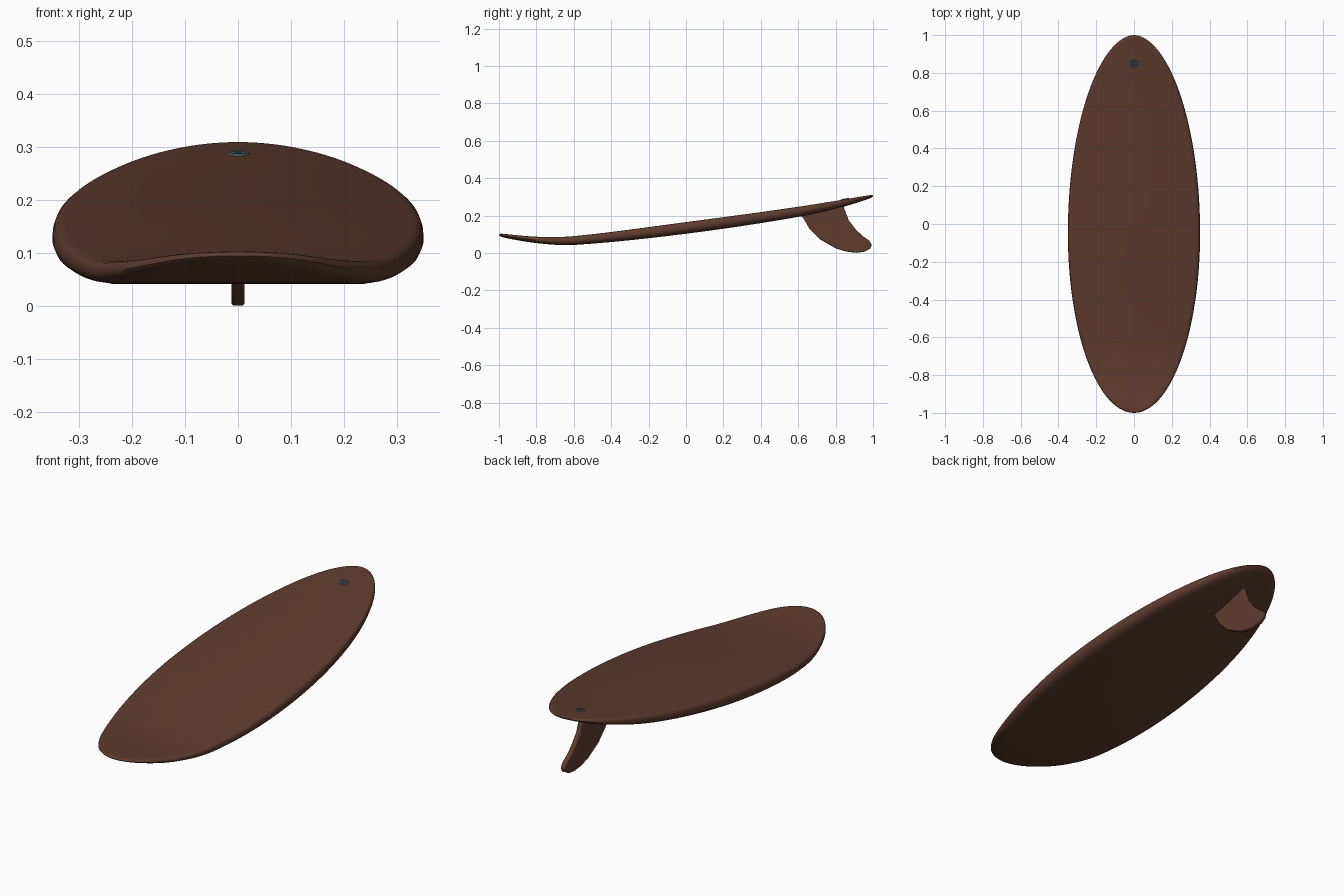
import bpy, bmesh, math
from mathutils import Vector

if "Cube" in bpy.data.objects:
    bpy.data.objects.remove(bpy.data.objects["Cube"])


def material(name, rgb):
    m = bpy.data.materials.new(name)
    m.use_nodes = True
    m.diffuse_color = (*rgb, 1)
    m.node_tree.nodes["Principled BSDF"].inputs["Base Color"].default_value = (*rgb, 1)
    return m


brown = material("brown", (0.115, 0.045, 0.027))
steel = material("steel grey", (0.11, 0.16, 0.19))
dark = material("dark grey", (0.03, 0.035, 0.04))


def finish(obj, mat, angle=40):
    obj.data.materials.append(mat)
    bpy.ops.object.select_all(action="DESELECT")
    obj.select_set(True)
    bpy.context.view_layer.objects.active = obj
    bpy.ops.object.shade_smooth_by_angle(angle=math.radians(angle))


def mesh_object(name, bm):
    bmesh.ops.recalc_face_normals(bm, faces=bm.faces[:])
    mesh = bpy.data.meshes.new(name)
    bm.to_mesh(mesh)
    bm.free()
    obj = bpy.data.objects.new(name, mesh)
    bpy.context.collection.objects.link(obj)
    return obj


def spline(keys, y):
    """Smooth curve through (y, z) keys."""
    n = len(keys)
    i = max(0, min(n - 2, sum(k[0] <= y for k in keys) - 1))

    def slope(j):
        a, b = keys[max(j - 1, 0)], keys[min(j + 1, n - 1)]
        return (b[1] - a[1]) / (b[0] - a[0])
    (y0, z0), (y1, z1) = keys[i], keys[i + 1]
    h = y1 - y0
    t = (y - y0) / h
    return ((2*t**3 - 3*t**2 + 1) * z0 + (t**3 - 2*t**2 + t) * h * slope(i)
            + (3*t**2 - 2*t**3) * z1 + (t**3 - t**2) * h * slope(i + 1))


# Rocker lines of the deck and the bottom, from nose to tail
DECK = [(-1, .105), (-.8, .087), (-.6, .09), (0, .165), (.6, .247), (1, .312)]
BOTTOM = [(-1, .086), (-.8, .053), (-.6, .043), (0, .103), (.6, .193), (.85, .25), (1, .296)]
# Rail section: inset from the outline, share of the thickness
RAIL = [(.045, 0), (.02, .08), (.006, .25), (0, .48), (.001, .7), (.005, .88), (.011, .96), (.024, 1)]

# Board: rail rings round the outline, closed by strips across
HALF = 64
bm = bmesh.new()
rings = []
for inset, share in RAIL:
    ring = []
    for i in range(2 * HALF):
        a = math.pi * i / HALF
        c, s = -math.cos(a), math.sin(a)
        y = (-.05 + c * (1.05 if c > 0 else .95)) * (1 - inset)
        power = 1.06 if c > 0 else 1
        x = math.copysign(abs(s) ** power, s) * (.35 - inset)
        low, high = spline(BOTTOM, y), spline(DECK, y)
        ring.append(bm.verts.new((x, y, low + share * (high - low))))
    rings.append(ring)
for a, b in zip(rings, rings[1:]):
    for i in range(2 * HALF):
        j = (i + 1) % (2 * HALF)
        bm.faces.new((a[i], a[j], b[j], b[i]))
for ring in (rings[0], rings[-1]):
    for i in range(HALF):
        strip = [ring[i], ring[i + 1], ring[-i - 1], ring[-i]]
        bm.faces.new(list(dict.fromkeys(strip)))
finish(mesh_object("board", bm), brown)

# Fin: swept outline, extruded and rounded
FIN = [(.6, .215), (.625, .19), (.66, .13), (.72, .071), (.8, .025), (.86, .007), (.91, .001),
       (.955, .007), (.985, .024), (.993, .045), (.98, .066), (.95, .087), (.91, .123),
       (.87, .175), (.845, .24), (.85, .27)]
bm = bmesh.new()
face = bm.faces.new([bm.verts.new((-.0125, y, z)) for y, z in FIN])
new = bmesh.ops.extrude_face_region(bm, geom=[face])["geom"]
bmesh.ops.translate(bm, vec=(.025, 0, 0), verts=[v for v in new if isinstance(v, bmesh.types.BMVert)])
fin = mesh_object("fin", bm)
bevel = fin.modifiers.new("rounding", "BEVEL")
bevel.width = .006
bevel.segments = 3
bevel.limit_method = "ANGLE"
bevel.angle_limit = math.radians(50)
finish(fin, brown, 50)

# Leash plug: cup, rim and cross pin lying on the sloped deck
PLUG_Y = .85
tilt = math.atan((spline(DECK, .87) - spline(DECK, .83)) / .04)
spot = Vector((0, PLUG_Y, spline(DECK, PLUG_Y)))
bpy.ops.mesh.primitive_cylinder_add(vertices=24, radius=.018, depth=.004, location=spot, rotation=(tilt, 0, 0))
cup = bpy.context.object
cup.name = "leash_plug_cup"
finish(cup, dark)
bpy.ops.mesh.primitive_torus_add(major_segments=24, minor_segments=8, major_radius=.018,
                                 minor_radius=.004, location=spot, rotation=(tilt, 0, 0))
rim = bpy.context.object
rim.name = "leash_plug_rim"
finish(rim, steel)
bpy.ops.mesh.primitive_cylinder_add(vertices=10, radius=.004, depth=.036, location=spot,
                                    rotation=(0, math.pi / 2, 0))
pin = bpy.context.object
pin.name = "leash_plug_pin"
finish(pin, steel)
